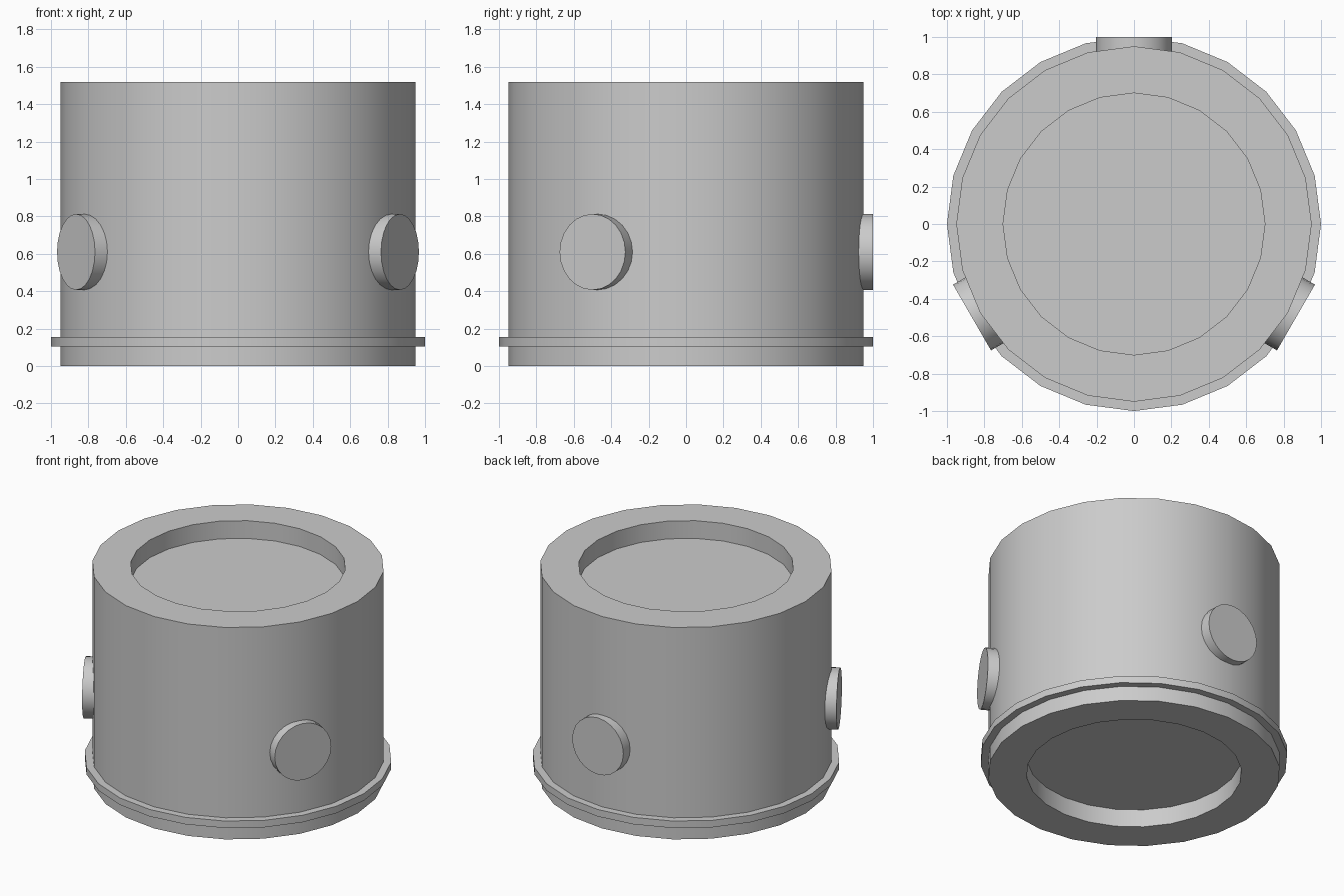
import bpy, bmesh
from math import sin, cos, pi, radians
from mathutils import Matrix

if "Cube" in bpy.data.objects:
    bpy.data.objects.remove(bpy.data.objects["Cube"])

SIDES = 24


def lathe(name, profile, closed=False, matrix=Matrix()):
    """Spin (radius, z) points about z; open profiles get flat end caps."""
    bm = bmesh.new()
    rings = [[bm.verts.new((r * cos(2 * pi * i / SIDES), r * sin(2 * pi * i / SIDES), z))
              for i in range(SIDES)] for r, z in profile]
    pairs = list(zip(rings, rings[1:]))
    if closed:
        pairs.append((rings[-1], rings[0]))
    else:
        bm.faces.new(rings[0][::-1])
        bm.faces.new(rings[-1])
    for a, b in pairs:
        for i in range(SIDES):
            j = (i + 1) % SIDES
            bm.faces.new((a[i], a[j], b[j], b[i]))
    bmesh.ops.recalc_face_normals(bm, faces=bm.faces)
    bm.transform(matrix)
    mesh = bpy.data.meshes.new(name)
    bm.to_mesh(mesh)
    bm.free()
    obj = bpy.data.objects.new(name, mesh)
    bpy.context.collection.objects.link(obj)
    bpy.ops.object.select_all(action='DESELECT')
    obj.select_set(True)
    bpy.context.view_layer.objects.active = obj
    bpy.ops.object.shade_smooth_by_angle(angle=radians(30))
    return obj


# Drum body with a round recess in the bottom and the top
H, R, RECESS_R, DEPTH = 1.52, 0.95, 0.70, 0.127
lathe("drum_body", [(RECESS_R, DEPTH), (RECESS_R, 0), (R, 0),
                    (R, H), (RECESS_R, H), (RECESS_R, H - DEPTH)])

# Thin flange around the base
lathe("base_flange", [(0.94, 0.105), (1.0, 0.105), (1.0, 0.155), (0.94, 0.155)], closed=True)

# Three round side bosses, one at the back and two at the front corners
for name, angle in (("back", 90), ("front_left", 210), ("front_right", 330)):
    place = (Matrix.Translation((0, 0, 0.61)) @ Matrix.Rotation(radians(angle), 4, 'Z')
             @ Matrix.Rotation(radians(90), 4, 'Y'))
    lathe("side_boss_" + name, [(0.203, 0.90), (0.203, 1.0)], matrix=place)
